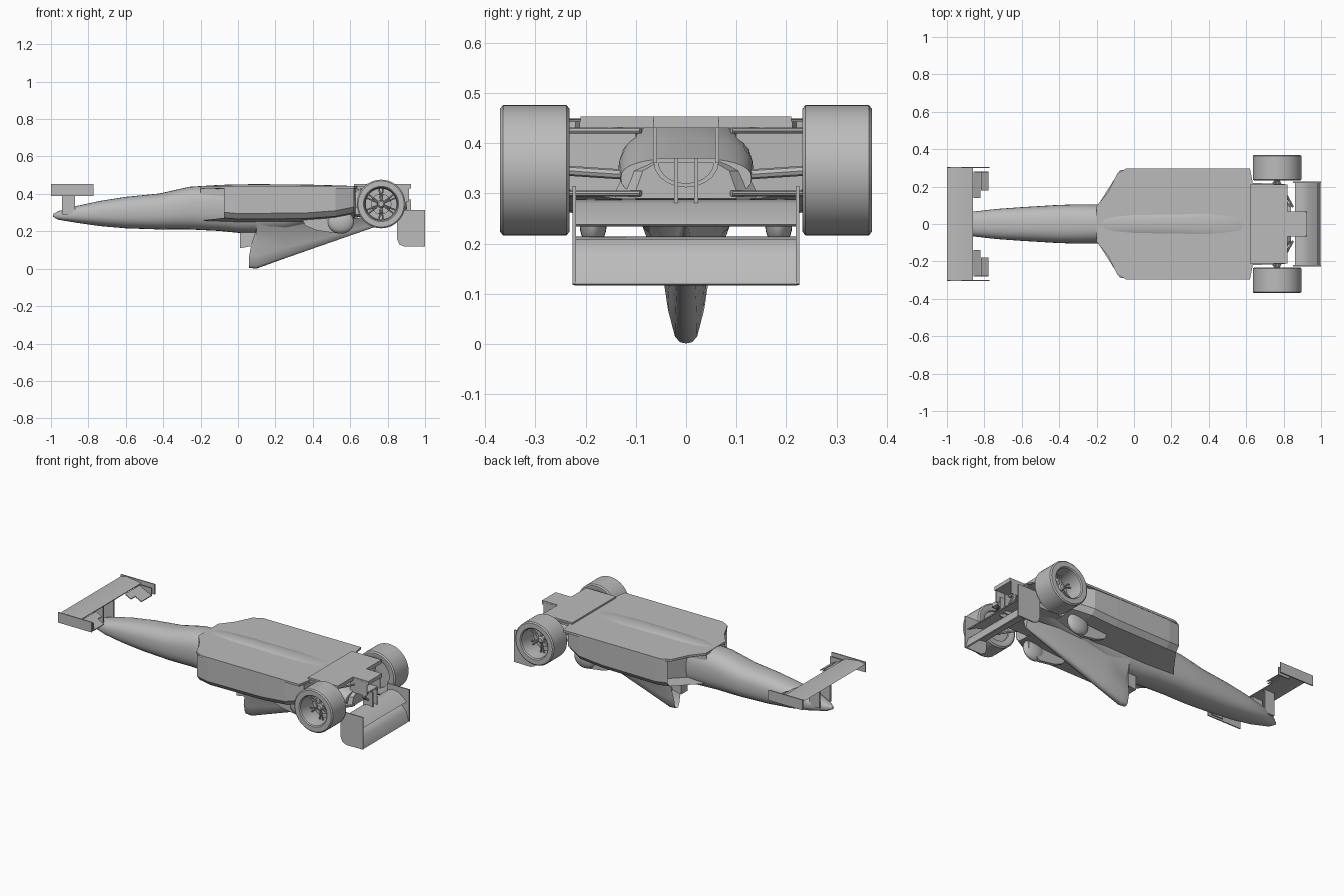
import bpy, bmesh, math
from mathutils import Vector

cube = bpy.data.objects.get("Cube")
if cube:
    bpy.data.objects.remove(cube, do_unlink=True)

grey = bpy.data.materials.new("plain grey")
grey.use_nodes = True
grey.diffuse_color = (0.5, 0.5, 0.5, 1)
grey.node_tree.nodes["Principled BSDF"].inputs["Base Color"].default_value = (0.5, 0.5, 0.5, 1)


def finish(bm, name, smooth=None):
    """Turn a bmesh into a named grey object."""
    bmesh.ops.recalc_face_normals(bm, faces=bm.faces)
    me = bpy.data.meshes.new(name)
    bm.to_mesh(me)
    bm.free()
    me.materials.append(grey)
    ob = bpy.data.objects.new(name, me)
    bpy.context.collection.objects.link(ob)
    if smooth:
        bpy.ops.object.select_all(action='DESELECT')
        ob.select_set(True)
        bpy.context.view_layer.objects.active = ob
        bpy.ops.object.shade_smooth_by_angle(angle=math.radians(smooth))
    return ob


def skin(bm, rings, cap=True):
    """Join rings of points with quads."""
    vs = [[bm.verts.new(p) for p in r] for r in rings]
    n = len(vs[0])
    for a, b in zip(vs, vs[1:]):
        for i in range(n):
            j = (i + 1) % n
            bm.faces.new((a[i], a[j], b[j], b[i]))
    if cap:
        bm.faces.new(vs[0])
        bm.faces.new(vs[-1])
    return bm


def loft(name, rings, smooth=None):
    return finish(skin(bmesh.new(), rings), name, smooth)


def slab(name, plan, z0, z1):
    """Plan outline (x, y) extruded in z."""
    return loft(name, [[(x, y, z) for x, y in plan] for z in (z0, z1)])


def plate(name, profile, y0, y1, smooth=None):
    """Side outline (x, z) extruded in y."""
    return loft(name, [[(x, y, z) for x, z in profile] for y in (y0, y1)], smooth)


def box(name, x0, x1, y0, y1, z0, z1):
    return plate(name, [(x0, z0), (x1, z0), (x1, z1), (x0, z1)], y0, y1)


def rod(name, a, b, r, n=8):
    a, b = Vector(a), Vector(b)
    d = (b - a).normalized()
    u = d.orthogonal().normalized()
    v = d.cross(u)
    ts = [2 * math.pi * i / n for i in range(n)]
    return loft(name, [[p + r * (u * math.cos(t) + v * math.sin(t)) for t in ts] for p in (a, b)], 40)


def oval(x, z0, z1, w, e=0.8, n=32):
    """Rounded cross-section of half width w between z0 and z1."""
    pts = []
    for i in range(n):
        t = 2 * math.pi * i / n
        c, s = math.cos(t), math.sin(t)
        pts.append((x, w * math.copysign(abs(c) ** e, c),
                    (z0 + z1) / 2 + (z1 - z0) / 2 * math.copysign(abs(s) ** e, s)))
    return pts


# Main body from nose to gearbox: x, bottom, top, half width
body = [(-0.99, .278, .292, .008), (-.96, .262, .308, .03), (-.86, .245, .336, .066),
        (-.74, .228, .362, .08), (-.6, .216, .384, .09), (-.42, .21, .402, .101),
        (-.34, .21, .42, .104), (-.26, .21, .438, .105), (-.1, .202, .448, .104),
        (0, .192, .451, .102), (.1, .192, .452, .103), (.25, .2, .451, .11),
        (.4, .235, .449, .12), (.58, .265, .444, .13), (.7, .285, .41, .135),
        (.82, .29, .37, .13)]
loft("main_body", [oval(*s) for s in body], 50)

# Flat floor and the narrower rear floor
half = [(-.2, .095), (-.14, .17), (-.09, .27), (-.04, .298), (.62, .298),
        (.635, .22), (.82, .212), (.82, .066), (.925, .066)]
slab("floor", half + [(x, -y) for x, y in reversed(half)], .43, .443)
slab("rear_floor", [(.62, -.21), (.82, -.21), (.82, .21), (.62, .21)], .443, .453)

# Side pods, with a recessed air intake in the slanted front face
for side, s in (("left", 1), ("right", -1)):
    bm = bmesh.new()
    rings = []
    for xi, xo, yi, yo, zb in ((-.2, -.075, .09, .287, .272), (0, 0, .09, .296, .265),
                               (.36, .36, .09, .296, .268), (.52, .52, .09, .292, .28),
                               (.63, .62, .1, .25, .3)):
        rings.append([(xi, s * yi, .432), (xo, s * yo, .432), (xo, s * yo, zb + .03),
                      (xo, s * (yo - .025), zb), (xi, s * yi, zb - .015)])
    skin(bm, rings)
    bm.normal_update()
    bmesh.ops.recalc_face_normals(bm, faces=bm.faces)
    bm.faces.ensure_lookup_table()
    front = min(bm.faces, key=lambda f: f.calc_center_median().x)
    bmesh.ops.inset_region(bm, faces=[front], thickness=.01)
    bmesh.ops.translate(bm, verts=front.verts, vec=(.12, 0, 0))
    finish(bm, side + "_side_pod")

# Air box and engine cover, a pointed ridge tapering to the rear
rings = []
for x, zb, w in ((.06, .004, .85), (.1, .001, 1), (.25, .055, .95), (.45, .125, .8),
                 (.62, .184, .55), (.76, .233, .2)):
    zt = max(.27, zb + .05)
    h = zt - zb
    prof = [(0, 0), (.012, .01), (.022, .05), (.036, .25), (.046, .5), (.08, .8), (.1, 1)]
    r = [(y * w, zb + f * h) for y, f in prof]
    lean = .035 if x < .07 else 0
    rings.append([(x + lean * max(0, (z - .1) / .1), y, z)
                  for y, z in r + [(-y, z) for y, z in reversed(r[1:])]])
bm = skin(bmesh.new(), rings)
bmesh.ops.recalc_face_normals(bm, faces=bm.faces)
front = min(bm.faces, key=lambda f: f.calc_center_median().x)
bmesh.ops.inset_region(bm, faces=[front], thickness=.007)
bmesh.ops.translate(bm, verts=front.verts, vec=(.05, 0, 0))
finish(bm, "engine_cover", 40)
plate("headrest", [(.012, .11), (.07, .12), (.1, .21), (.012, .21)], -.03, .03)

# Gearbox housing and the hollow tail box
loft("gearbox", [[(x, -w, .29), (x, w, .29), (x, w, .305), (x, w * .86, .345),
                  (x, w * .5, .366), (x, -w * .5, .366), (x, -w * .86, .345), (x, -w, .305)]
                 for x, w in ((.55, .14), (.8, .14), (.84, .1))])
box("tail_box_top", .8, .925, -.065, .065, .44, .453)
box("tail_box_bottom", .8, .9, -.065, .065, .36, .37)
for s in (-1, 1):
    box("tail_box_side", .8, .915, s * .058, s * .066, .36, .445)
    box("wing_strut", .86, .925, s * .016, s * .024, .25, .37)
arc = [math.pi * i / 10 for i in range(11)]
outer = [(.065 * math.cos(t), .362 - .05 * math.sin(t)) for t in arc]
inner = [(.055 * math.cos(t), .362 - .042 * math.sin(t)) for t in reversed(arc)]
loft("tail_loop", [[(x, y, z) for y, z in outer + inner] for x in (.88, .9)])

# Rear wing: main plane, curved flap, beam and end plates
plate("rear_wing_main", [(.86, .205), (.9, .214), (.95, .208), (.98, .18), (.998, .12),
                         (.99, .117), (.968, .168), (.94, .194), (.9, .2)], -.222, .222, 40)
plate("rear_wing_beam", [(.86, .278), (.89, .288), (.93, .28), (.985, .238), (.98, .234),
                         (.925, .265), (.89, .274)], -.222, .222, 40)
for s in (-1, 1):
    plate("rear_wing_end_plate", [(.85, .315), (1, .315), (1, .12), (.89, .118), (.862, .13), (.85, .16)],
          s * .219, s * .226)

# Front wing: plane, flaps, end plates and pillars
plate("front_wing_plane", [(-1, .44), (-.96, .449), (-.862, .436), (-.862, .431), (-.96, .428)], -.3, .3, 40)
for s in (-1, 1):
    box("front_wing_end_plate", -1, -.772, s * .299, s * .306, .39, .452)
    plate("front_wing_flap", [(-.858, .432), (-.82, .412), (-.82, .407), (-.858, .426)], s * .14, s * .28)
    plate("front_wing_rear_flap", [(-.818, .414), (-.778, .392), (-.778, .387), (-.818, .408)], s * .18, s * .28)
    box("front_flap_holder", -.856, -.778, s * .276, s * .282, .388, .436)
    box("front_wing_pillar", -.94, -.872, s * .046, s * .056, .29, .435)

# Rear wheels with deep rims, spokes, brake discs and suspension
cx, cz = .765, .346


def wheel_ring(y, r, n=48):
    return [(cx + r * math.cos(2 * math.pi * i / n), y, cz + r * math.sin(2 * math.pi * i / n))
            for i in range(n)]


for side, s in (("left", 1), ("right", -1)):
    prof = [(.236, .088), (.232, .094), (.232, .122), (.238, .13), (.364, .13),
            (.37, .123), (.37, .094), (.364, .088), (.3, .082), (.236, .088)]
    bm = skin(bmesh.new(), [wheel_ring(s * y, r) for y, r in prof], cap=False)
    bmesh.ops.remove_doubles(bm, verts=bm.verts, dist=1e-5)
    finish(bm, side + "_rear_tyre", 35)
    loft(side + "_rim_back", [wheel_ring(s * y, .087) for y in (.246, .252)], 35)
    loft(side + "_brake_disc", [wheel_ring(s * y, .055) for y in (.25, .268)], 35)
    loft(side + "_wheel_hub", [wheel_ring(s * y, r) for y, r in ((.25, .022), (.305, .02), (.312, .013))], 35)
    for k in range(6):
        a = math.pi * k / 3 + math.pi / 6
        for da in (-.13, .13):
            rod(side + "_spoke", (cx + .012 * math.cos(a), s * .298, cz + .012 * math.sin(a)),
                (cx + .086 * math.cos(a + da), s * .288, cz + .086 * math.sin(a + da)), .0045, 6)
    # Drive shaft and wishbones
    rod(side + "_drive_shaft", (cx, s * .1, cz - .01), (cx, s * .25, cz), .01)
    for z in (.3, .425):
        for x in (.66, .85):
            rod(side + "_wishbone", (x, s * .09, z), (cx, s * .245, z), .006)
    # Rounded blister and its leading panel behind the pod
    blister = []
    for i in range(13):
        t = math.pi * (.04 + .92 * i / 12)
        h, w = .063 * math.sin(t), .028 * math.sin(t)
        x = .55 - .07 * math.cos(t)
        blister.append([(px, py + s * .185, pz) for px, py, pz in oval(x, .25 - h, .25 + h, w, 1, 16)])
    loft(side + "_exhaust_blister", blister, 50)
    plate(side + "_exhaust_panel", [(.34, .27), (.36, .23), (.42, .205), (.52, .19), (.6, .24), (.6, .3), (.36, .3)],
          s * .165, s * .185)
